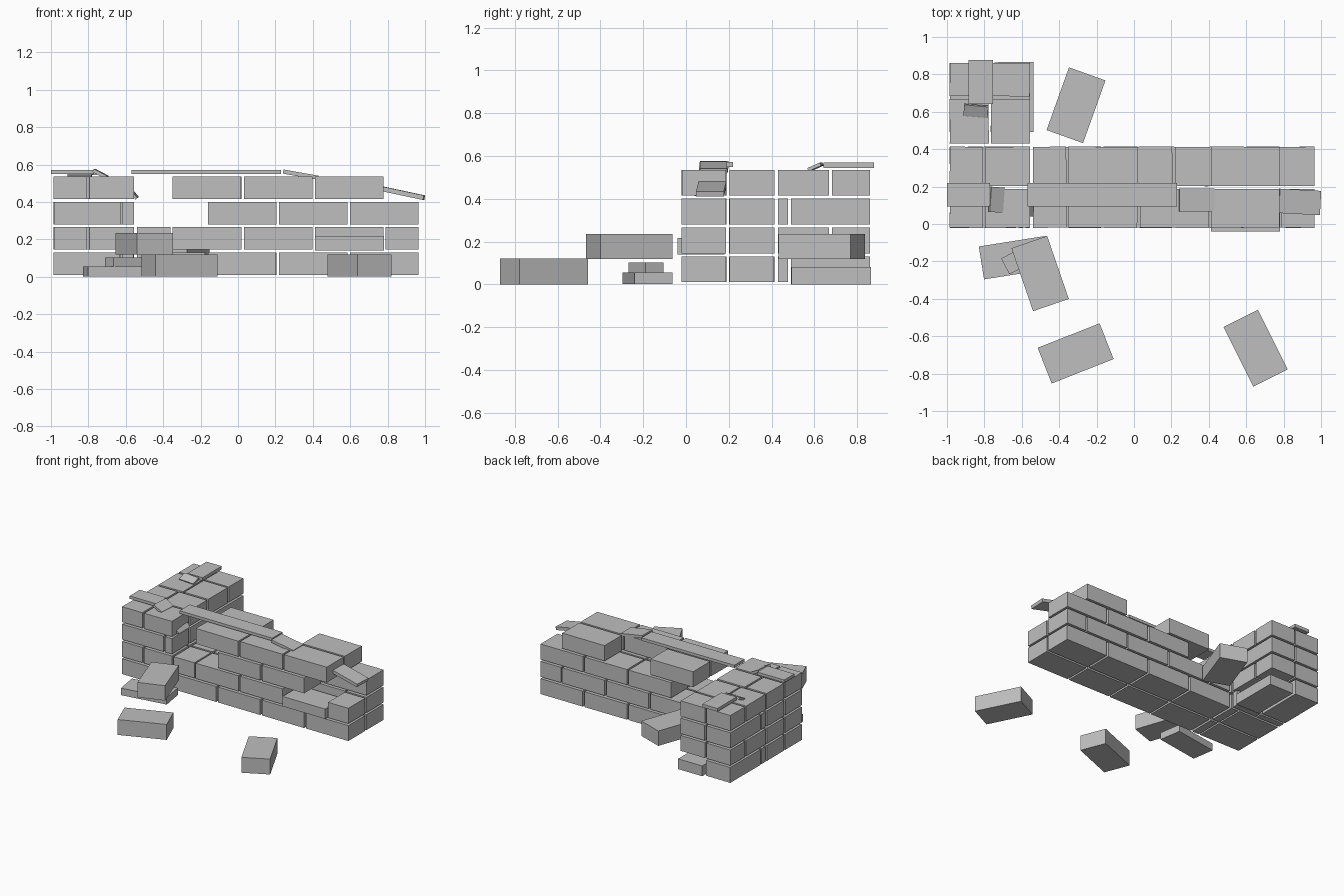
import bpy
import random
from math import radians

random.seed(4)

start_cube = bpy.data.objects.get("Cube")
if start_cube:
    bpy.data.objects.remove(start_cube, do_unlink=True)

stone = bpy.data.materials.new("grey stone")
stone.use_nodes = True
GREY = (0.52, 0.52, 0.52, 1)
stone.diffuse_color = GREY
stone.node_tree.nodes["Principled BSDF"].inputs["Base Color"].default_value = GREY


def block(name, centre, size, rot=(0, 0, 0)):
    """A flat-faced box turned by the given degrees."""
    bpy.ops.mesh.primitive_cube_add(size=1, location=centre, rotation=[radians(a) for a in rot])
    ob = bpy.context.object
    ob.name = name
    ob.scale = size
    bpy.ops.object.transform_apply(location=False, rotation=False, scale=True)
    ob.data.materials.append(stone)
    return ob


def brick(name, xs, ys, zs):
    """A laid brick given by its extents, set very slightly askew."""
    spans = (xs, ys, zs)
    centre = [(a + b) / 2 for a, b in spans]
    size = [b - a for a, b in spans]
    block(name, centre, size, (0, 0, random.uniform(-0.5, 0.5)))


# Joint layout shared by the courses
COURSES = [(0.01, 0.13), (0.145, 0.265), (0.28, 0.40), (0.415, 0.535)]
WYTHES = {"front": (-0.02, 0.187), "back": (0.203, 0.413)}
PIER_WYTHES = [(-0.985, -0.777), (-0.765, -0.557)]
ODD = [(-0.54, -0.175), (-0.16, 0.205), (0.22, 0.585), (0.6, 0.965)]
EVEN = [(-0.54, -0.362), (-0.35, 0.018), (0.032, 0.398), (0.412, 0.778), (0.79, 0.965)]

# Bricks that remain in each course of the long wall
REMAINS = {
    "front": [ODD, EVEN[:3] + EVEN[4:], ODD[1:3], EVEN[1:4]],
    "back": [ODD, EVEN, ODD[1:], [EVEN[1], EVEN[3]]],
}

for level, zs in enumerate(COURSES):
    odd = level % 2 == 0
    corner = [(-0.985, -0.63), (-0.617, -0.557)] if odd else [(-0.985, -0.81), (-0.795, -0.557)]
    for side, ys in WYTHES.items():
        for xs in corner:
            brick("corner_brick", xs, ys, zs)
        for xs in REMAINS[side][level]:
            brick("wall_brick", xs, ys, zs)
    # Return wall behind the corner
    lengths = [(0.43, 0.477), (0.492, 0.86)] if odd else [(0.43, 0.668), (0.683, 0.86)]
    for column, xs in enumerate(PIER_WYTHES):
        for ys in lengths:
            if level == 0 and column == 1 and ys[1] > 0.8:
                continue
            brick("return_brick", xs, ys, zs)

# Worn, thinner bricks pushed a little out of line
brick("worn_return_brick", (-0.745, -0.537), (0.492, 0.865), (0, 0.08))
brick("worn_wall_brick", (0.412, 0.78), (-0.04, 0.18), (0.14, 0.217))

# Capping slabs and their broken pieces
block("long_cap_slab", (-0.17, 0.157, 0.56), (0.8, 0.125, 0.022))
block("corner_cap_slab", (-0.885, 0.157, 0.56), (0.23, 0.125, 0.022))
block("return_cap_slab", (-0.82, 0.76, 0.557), (0.13, 0.235, 0.025))
block("sliding_cap_piece", (0.335, 0.128, 0.546), (0.19, 0.125, 0.022), (0, 10, 0))
block("fallen_end_cap", (0.885, 0.118, 0.446), (0.225, 0.13, 0.025), (0, 12, -3))
block("broken_corner_cap", (-0.735, 0.13, 0.55), (0.08, 0.135, 0.018), (0, 28, -4))
block("broken_return_cap", (-0.845, 0.605, 0.549), (0.13, 0.065, 0.016), (24, 0, -5))
block("cap_shard", (-0.552, 0.105, 0.435), (0.04, 0.13, 0.014), (4, 50, 0))

# Fallen bricks around the wall
BRICK = (0.356, 0.205, 0.12)
block("fallen_brick", (-0.31, 0.635, 0.177), (0.356, 0.207, 0.116), (0, 0, 70.3))
block("fallen_brick", (-0.502, -0.265, 0.177), (0.356, 0.202, 0.116), (0, 0, -71))
block("fallen_brick", (-0.312, -0.692, 0.06), BRICK, (0, 0, 21.5))
block("fallen_brick", (0.65, -0.664, 0.06), BRICK, (0, 0, -63.4))
block("split_brick", (-0.638, -0.18, 0.028), (0.36, 0.178, 0.055), (0, 0, 9))
block("brick_chunk", (-0.613, -0.187, 0.079), (0.17, 0.096, 0.046), (0, 0, 28))
